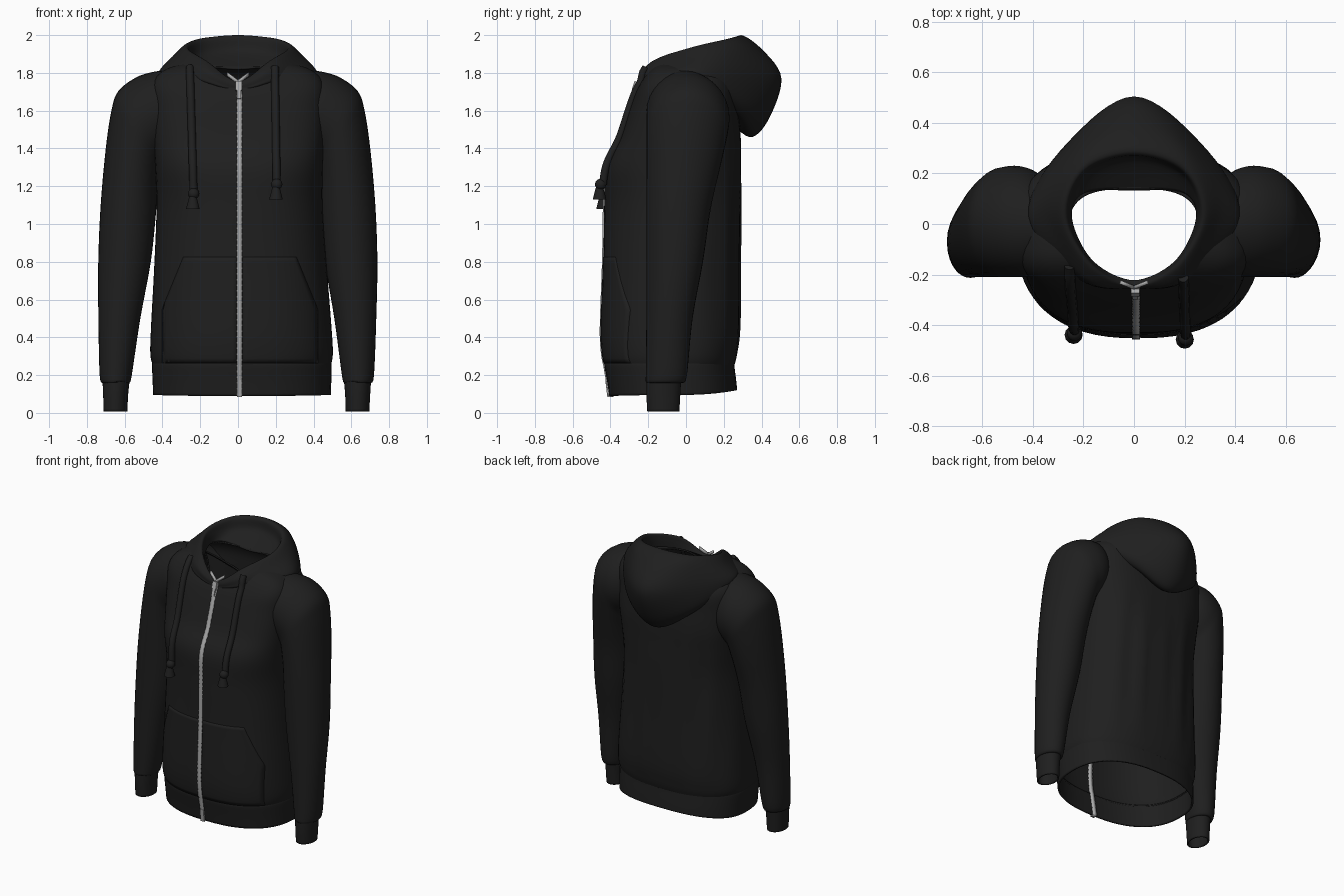
import bpy
import math
from mathutils import Vector
from mathutils.bvhtree import BVHTree

if "Cube" in bpy.data.objects:
    bpy.data.objects.remove(bpy.data.objects["Cube"], do_unlink=True)


def make_material(name, grey, roughness):
    mat = bpy.data.materials.new(name)
    mat.use_nodes = True
    colour = (grey, grey, grey, 1)
    mat.diffuse_color = colour
    shader = mat.node_tree.nodes["Principled BSDF"]
    shader.inputs["Base Color"].default_value = colour
    shader.inputs["Roughness"].default_value = roughness
    return mat


FABRIC = make_material("black_fabric", 0.0135, 0.9)
METAL = make_material("zip_grey", 0.4, 0.5)
trees = []


def spline(points, steps, closed=False):
    """Catmull-Rom curve through the points."""
    points = [Vector(p) for p in points]
    count = len(points)

    def at(i):
        return points[i % count] if closed else points[max(0, min(count - 1, i))]

    out = []
    for i in range(count if closed else count - 1):
        a, b, c, d = at(i - 1), at(i), at(i + 1), at(i + 2)
        for k in range(steps):
            t = k / steps
            out.append(0.5 * (2 * b + (c - a) * t + (2 * a - 5 * b + 4 * c - d) * t * t
                              + (3 * b - a - 3 * c + d) * t ** 3))
    if not closed:
        out.append(points[-1])
    return out


def surface(name, rows, closed, mat, thickness, solid=False):
    """Skin a grid of points and give it cloth thickness."""
    width = len(rows[0])
    verts = [tuple(p) for row in rows for p in row]
    faces = []
    for r in range(len(rows) - 1):
        for i in range(width if closed else width - 1):
            j = (i + 1) % width
            faces.append((r * width + i, r * width + j,
                          (r + 1) * width + j, (r + 1) * width + i))
    if solid:
        trees.append(BVHTree.FromPolygons(verts, faces))
    mesh = bpy.data.meshes.new(name)
    mesh.from_pydata(verts, [], faces)
    mesh.materials.append(mat)
    mesh.shade_smooth()
    obj = bpy.data.objects.new(name, mesh)
    bpy.context.collection.objects.link(obj)
    shell = obj.modifiers.new("thickness", "SOLIDIFY")
    shell.thickness = thickness
    shell.offset = 0


def loft(rings, steps):
    """Smooth the rings along their length."""
    columns = [spline(column, steps) for column in zip(*rings)]
    return list(zip(*columns))


def front_y(x, z):
    """Frontmost cloth surface at a given x and z."""
    hits = [t.ray_cast(Vector((x, -2, z)), Vector((0, 1, 0)))[0] for t in trees]
    depths = [h.y for h in hits if h]
    return min(depths) if depths else -0.24


# Torso and hem band, squarer towards the shoulders
def torso_ring(z_front, z_side, z_back, half, y_front, y_back, count=64):
    power = 0.82 - 0.18 * max(0, min(1, (z_side - 1.1) / 0.4))
    ring = []
    for i in range(count):
        a = math.tau * i / count
        s, c = math.sin(a), math.cos(a)
        z = (z_front if c > 0 else z_back) * c * c + z_side * s * s
        x = math.copysign(abs(s) ** power, s) * half + 0.023 * (1 - z / 1.8)
        reach = y_front if c > 0 else y_back
        y = -0.05 + (reach + 0.05) * abs(c) ** power
        ring.append((x, y, z))
    return ring


torso = [(0.25, 0.25, 0.25, 0.465, -0.425, 0.25),
         (0.31, 0.31, 0.31, 0.478, -0.438, 0.265),
         (0.45, 0.45, 0.45, 0.473, -0.445, 0.28),
         (0.8, 0.8, 0.8, 0.45, -0.433, 0.28),
         (1.1, 1.1, 1.1, 0.435, -0.428, 0.285),
         (1.3, 1.3, 1.3, 0.44, -0.42, 0.285),
         (1.45, 1.45, 1.45, 0.45, -0.35, 0.285),
         (1.6, 1.6, 1.6, 0.455, -0.3, 0.275),
         (1.68, 1.74, 1.72, 0.45, -0.27, 0.265),
         (1.72, 1.815, 1.8, 0.38, -0.25, 0.22),
         (1.745, 1.85, 1.83, 0.26, -0.235, 0.14)]
rows = loft([torso_ring(*t) for t in torso], 6)
# Soft hanging folds across the back
for row in rows:
    for p in row:
        if p.y > 0 and 0.3 < p.z < 1.5:
            fade = math.sin(math.pi * (p.z - 0.3) / 1.2) * min(1, p.y / 0.2)
            p.y += 0.008 * fade * math.sin(38 * p.x + 2 * p.z)
surface("torso", rows, True, FABRIC, 0.01, True)

hem = [(0.09, 0.095, 0.12, 0.465, -0.4, 0.265),
       (0.17, 0.17, 0.17, 0.467, -0.412, 0.26),
       (0.25, 0.25, 0.25, 0.469, -0.426, 0.25),
       (0.265, 0.265, 0.265, 0.465, -0.423, 0.25)]
surface("hem_band", loft([torso_ring(*t) for t in hem], 4), True, FABRIC, 0.012, True)


# Sleeves and cuffs: outer x z, inner x z, front y, back y
def arm_ring(ox, oz, ix, iz, y_front, y_back, side, count=32):
    ring = []
    for i in range(count):
        a = side * math.tau * i / count
        c = math.cos(a)
        z = (oz + iz) / 2 + c * (oz - iz) / 2
        x = side * ((ox + ix) / 2 + c * (ox - ix) / 2)
        if side < 0:
            x -= 0.016 * max(0, 1 - z / 0.9)
        y = (y_front + y_back) / 2 + side * math.sin(a) * (y_back - y_front) / 2
        ring.append((x, y, z))
    return ring


cuff = [(0.69, 0.008, 0.575, 0.008, -0.2, -0.04),
        (0.695, 0.1, 0.572, 0.1, -0.205, -0.035),
        (0.7, 0.18, 0.565, 0.18, -0.205, -0.03)]
sleeve = [(0.7, 0.165, 0.565, 0.165, -0.208, -0.022),
          (0.715, 0.2, 0.555, 0.2, -0.208, 0),
          (0.727, 0.5, 0.515, 0.5, -0.205, 0.03),
          (0.733, 0.8, 0.465, 0.8, -0.205, 0.085),
          (0.722, 1.1, 0.44, 1.05, -0.205, 0.125),
          (0.695, 1.4, 0.43, 1.2, -0.205, 0.175),
          (0.665, 1.6, 0.42, 1.28, -0.205, 0.205),
          (0.63, 1.7, 0.41, 1.33, -0.205, 0.22),
          (0.54, 1.77, 0.38, 1.37, -0.205, 0.225),
          (0.45, 1.8, 0.35, 1.4, -0.2, 0.205),
          (0.36, 1.81, 0.32, 1.43, -0.16, 0.15)]
for side, label in ((1, "left"), (-1, "right")):
    for part, profile in (("cuff", cuff), ("sleeve", sleeve)):
        rings = [arm_ring(*p, side) for p in profile]
        surface(label + "_" + part, loft(rings, 5), True, FABRIC, 0.01)

# Hood: half rings from the front to the back, outside bottom to inside neck
hood = [[(0, -.235, 1.71), (.19, -.19, 1.76), (.34, .05, 1.77), (.2, .23, 1.62), (0, .26, 1.52)],
        [(0, -.245, 1.71), (.2, -.205, 1.76), (.38, .05, 1.77), (.23, .28, 1.59), (0, .35, 1.465)],
        [(0, -.25, 1.715), (.21, -.215, 1.765), (.41, .04, 1.79), (.26, .31, 1.65), (0, .44, 1.57)],
        [(0, -.25, 1.72), (.21, -.215, 1.785), (.405, .03, 1.82), (.26, .31, 1.8), (0, .5, 1.77)],
        [(0, -.25, 1.735), (.19, -.21, 1.825), (.34, .04, 1.88), (.22, .28, 1.935), (0, .41, 1.91)],
        [(0, -.245, 1.75), (.17, -.17, 1.86), (.28, .03, 1.93), (.2, .22, 1.975), (0, .29, 1.995)],
        [(0, -.235, 1.75), (.165, -.16, 1.83), (.26, .02, 1.9), (.2, .19, 1.9), (0, .26, 1.91)],
        [(0, -.225, 1.745), (.165, -.15, 1.79), (.25, .02, 1.84), (.2, .125, 1.84), (0, .135, 1.82)]]
rings = []
for half in hood:
    mirrored = [(-x, y, z) for x, y, z in reversed(half[1:-1])]
    rings.append(spline(half + mirrored, 8, True))
surface("hood", loft(rings, 6), True, FABRIC, 0.01, True)

# Front pouch pocket, one half on each side of the zip
for side, label in ((1, "left"), (-1, "right")):
    rows = []
    for k in range(25):
        z = 0.265 + 0.56 * k / 24
        edge = 0.41 - 0.11 * max(0, (z - 0.55) / 0.27)
        xs = sorted(0.01 + side * (0.015 + (edge - 0.015) * i / 16) for i in range(17))
        rows.append([(x, front_y(x, z) - 0.004, z) for x in xs])
    surface(label + "_pocket", rows, False, FABRIC, 0.007)

# Zip with a toothed edge, running from hem to neck
rows = []
for k in range(111):
    z = 0.085 + 1.665 * k / 110
    wide = 0.0155 if k % 2 else 0.012
    y = front_y(0.008, max(z, 0.1)) + 0.003
    rows.append([(0.008 + s * wide, y, z) for s in (-1, 1)])
surface("zip_teeth", rows, False, METAL, 0.03)

# Flared zip ends folded into the collar
for side, label in ((1, "left"), (-1, "right")):
    rows = [[(side * x, -0.252 + x * 0.4, 1.742 + x * 0.75 + lift)
             for x in sorted((0, 0.028, 0.055), key=lambda v: side * v)]
            for lift in (0, 0.02)]
    surface(label + "_zip_end", rows, False, METAL, 0.014)


def block(name, location, size, tilt):
    bpy.ops.mesh.primitive_cube_add(size=1, location=location, rotation=(tilt, 0, 0))
    obj = bpy.context.object
    obj.name = name
    obj.scale = size
    obj.data.materials.append(METAL)


block("zip_slider", (0.005, -0.268, 1.73), (0.034, 0.025, 0.05), -0.3)
block("zip_pull", (0.005, -0.284, 1.69), (0.022, 0.012, 0.06), -0.3)
block("zip_stop", (0.008, -0.41, 0.13), (0.028, 0.024, 0.09), 0.12)

# Drawcords with knotted, frayed ends
for label, x_top, x_end, z_end in (("right", -0.255, -0.235, 1.16), ("left", 0.195, 0.205, 1.21)):
    path = []
    for k in range(25):
        t = k / 24
        x, z = x_top + (x_end - x_top) * t, 1.83 + (z_end - 1.83) * t
        path.append((x, front_y(x, z) - 0.01 - 0.022 * t ** 4, z))
    curve = bpy.data.curves.new(label + "_drawcord", "CURVE")
    curve.dimensions = "3D"
    curve.bevel_depth = 0.021
    curve.bevel_resolution = 3
    curve.use_fill_caps = True
    line = curve.splines.new("POLY")
    line.points.add(len(path) - 1)
    for point, co in zip(line.points, path):
        point.co = (*co, 1)
    curve.materials.append(FABRIC)
    bpy.context.collection.objects.link(bpy.data.objects.new(label + "_drawcord", curve))
    x, y, z = path[-1]
    bpy.ops.mesh.primitive_uv_sphere_add(segments=16, ring_count=10, radius=0.03,
                                         location=(x, y - 0.012, z))
    knot = bpy.context.object
    knot.name = label + "_cord_knot"
    bpy.ops.mesh.primitive_cone_add(vertices=12, radius1=0.036, radius2=0.018, depth=0.07,
                                    location=(x - 0.004, y - 0.018, z - 0.045))
    tip = bpy.context.object
    tip.name = label + "_cord_tip"
    for obj in (knot, tip):
        obj.data.materials.append(FABRIC)
        bpy.ops.object.select_all(action="DESELECT")
        obj.select_set(True)
        bpy.context.view_layer.objects.active = obj
        bpy.ops.object.shade_smooth_by_angle()
